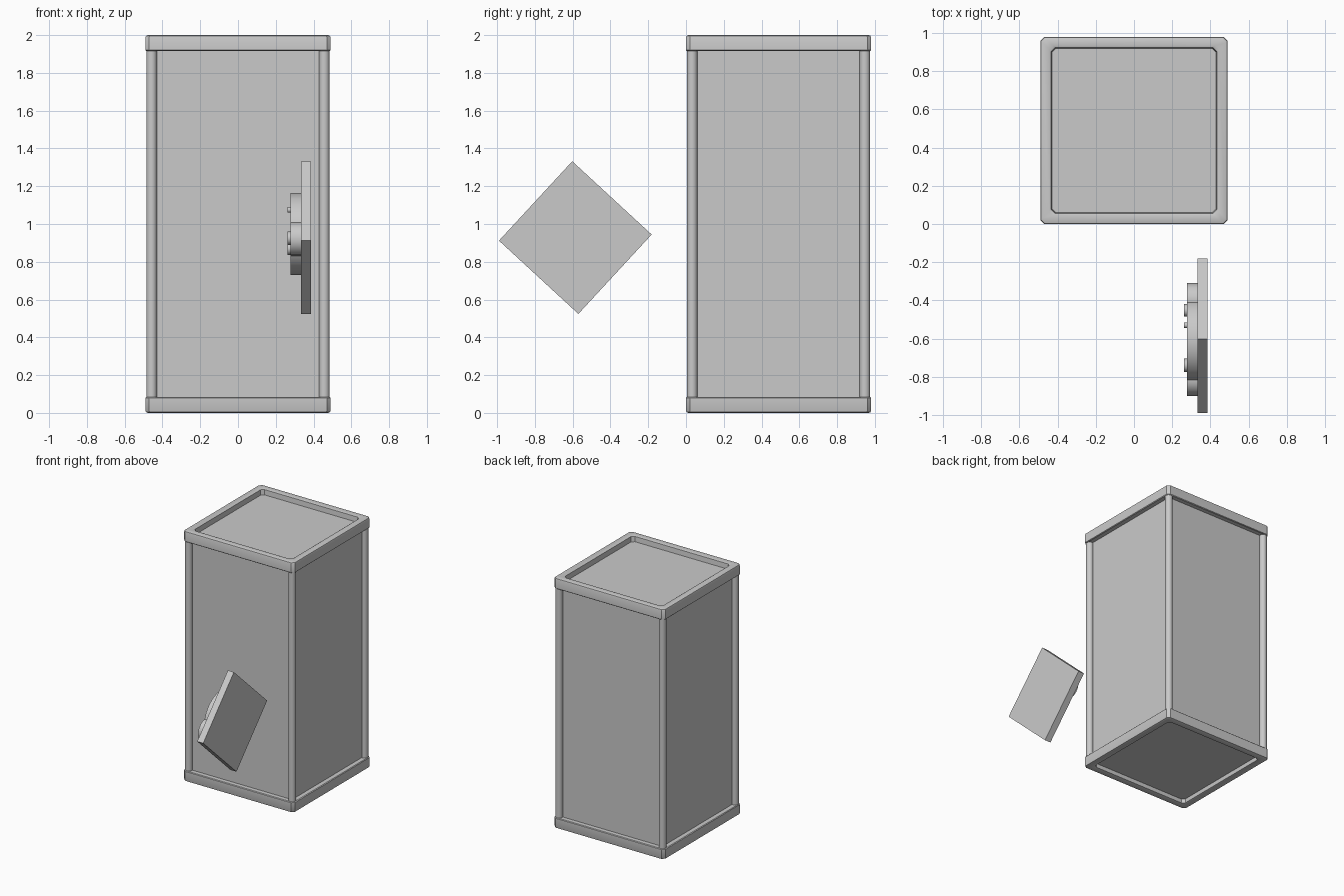
import bpy, bmesh
from math import radians, pi
from mathutils import Matrix

cube = bpy.data.objects.get("Cube")
if cube:
    bpy.data.objects.remove(cube, do_unlink=True)

grey = bpy.data.materials.new("plain grey")
grey.use_nodes = True
grey.diffuse_color = (0.59, 0.59, 0.59, 1)
grey.node_tree.nodes["Principled BSDF"].inputs["Base Color"].default_value = (0.59, 0.59, 0.59, 1)

CY = 0.49          # cabinet centre in y
HALF = 0.49        # cabinet half width


def finish(bm, name, smooth=False):
    bmesh.ops.recalc_face_normals(bm, faces=bm.faces)
    mesh = bpy.data.meshes.new(name)
    bm.to_mesh(mesh)
    bm.free()
    mesh.materials.append(grey)
    obj = bpy.data.objects.new(name, mesh)
    bpy.context.collection.objects.link(obj)
    if smooth:
        bpy.ops.object.select_all(action='DESELECT')
        obj.select_set(True)
        bpy.context.view_layer.objects.active = obj
        bpy.ops.object.shade_smooth_by_angle(angle=radians(35))
    return obj


def box(name, centre, size, turn=0.0):
    bm = bmesh.new()
    place = Matrix.Translation(centre) @ Matrix.Rotation(turn, 4, 'X')
    bmesh.ops.create_cube(bm, size=1, matrix=place @ Matrix.Diagonal((*size, 1)))
    return finish(bm, name)


def cylinder(name, place, radius, depth, sides=16):
    bm = bmesh.new()
    bmesh.ops.create_cone(bm, cap_ends=True, segments=sides, radius1=radius,
                          radius2=radius, depth=depth, matrix=place)
    return finish(bm, name, True)


def disc(name, x, y, z, radius, depth, sides):
    """Short cylinder facing along x."""
    return cylinder(name, Matrix.Translation((x, y, z)) @ Matrix.Rotation(pi / 2, 4, 'Y'),
                    radius, depth, sides)


def rim(name, base, direction, recess):
    """Square frame with clipped corners, soft edges and a recessed panel."""
    profile = [(0.44, 0), (0.485, 0), (HALF, 0.005), (HALF, 0.074), (0.487, 0.081),
               (0.478, 0.085), (0.445, 0.085), (0.434, 0.08), (0.43, 0.085 - recess)]
    cut = 0.02
    bm = bmesh.new()
    loops = []
    for half, height in profile:
        corners = []
        for sx, sy in ((1, 1), (-1, 1), (-1, -1), (1, -1)):
            pair = [(sx * half, sy * (half - cut)), (sx * (half - cut), sy * half)]
            corners += pair if sx * sy > 0 else pair[::-1]
        z = base + direction * height
        loops.append([bm.verts.new((x, y + CY, z)) for x, y in corners])
    for a, b in zip(loops, loops[1:]):
        for i in range(len(a)):
            j = (i + 1) % len(a)
            bm.faces.new((a[i], a[j], b[j], b[i]))
    bm.faces.new(loops[0])
    bm.faces.new(loops[-1])
    return finish(bm, name, True)


# Cabinet body, frames and corner posts
box("cabinet_body", (0, CY, 1), (0.9, 0.9, 1.84))
rim("top_frame", 1.915, 1, 0.045)
rim("bottom_frame", 0.085, -1, 0.035)
for side, sx in (("right", -1), ("left", 1)):
    for end, sy in (("front", -1), ("back", 1)):
        cylinder(f"{end}_{side}_post",
                 Matrix.Translation((sx * 0.457, CY + sy * 0.457, 1)), 0.028, 1.84)

# Separate square plate, standing on its corner
box("square_plate", (0.359, -0.586, 0.928), (0.053, 0.572, 0.572), radians(47.3))

# Raised relief on the inner side of the plate: a hub with a lobe at each end
disc("relief_hub", 0.307, -0.61, 0.947, 0.217, 0.06, 24)
disc("relief_front_lobe", 0.306, -0.81, 0.92, 0.09, 0.058, 16)
disc("relief_back_lobe", 0.306, -0.40, 0.94, 0.09, 0.058, 16)

# Small knobs on the relief
for i, (y, z, r) in enumerate(((-0.74, 0.925, 0.035), (-0.452, 0.87, 0.033), (-0.53, 1.075, 0.015))):
    disc(f"relief_knob_{i + 1}", 0.271, y, z, r, 0.018, 12)
